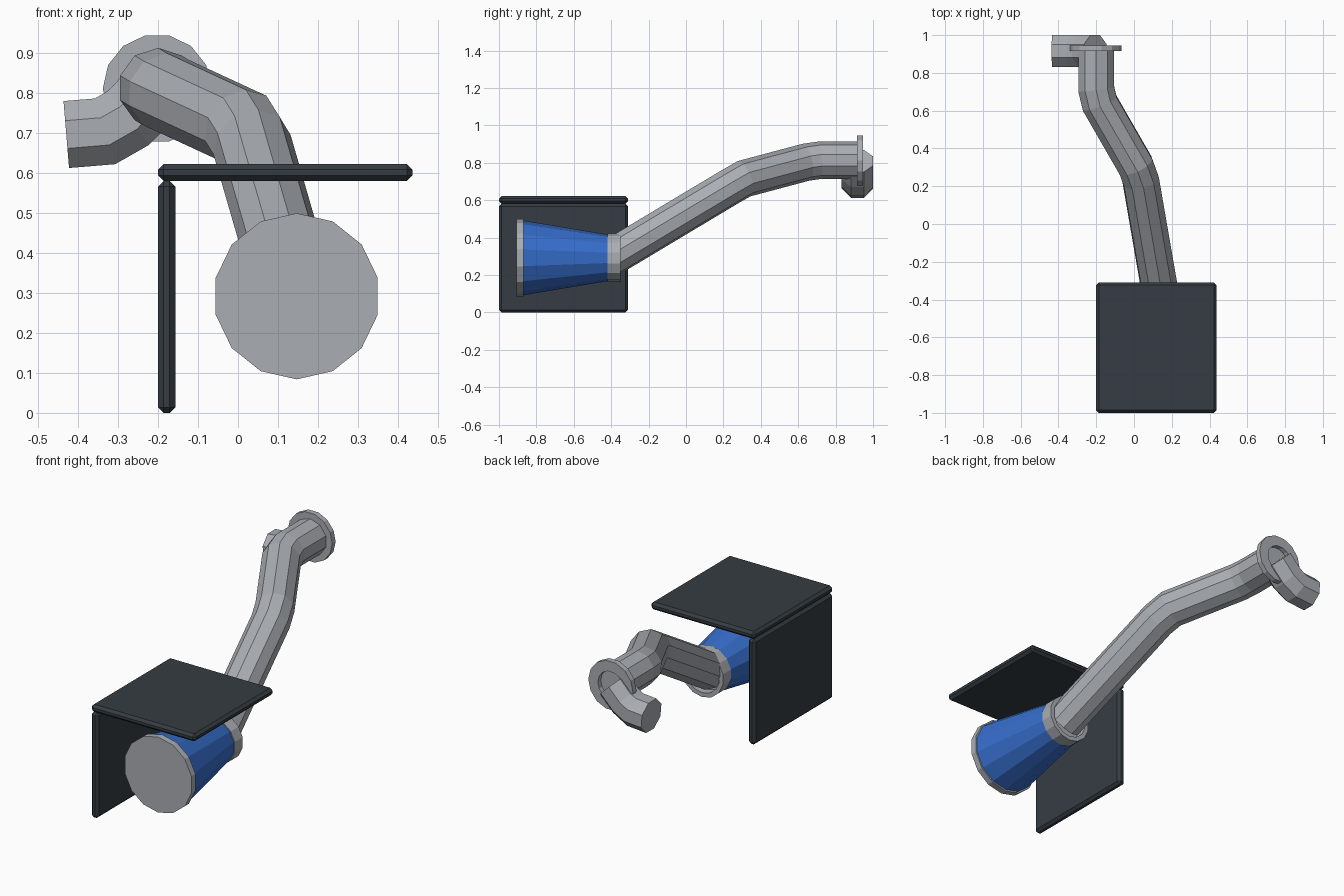
import bpy, bmesh, math
from mathutils import Vector

if "Cube" in bpy.data.objects:
    bpy.data.objects.remove(bpy.data.objects["Cube"])


def material(name, rgb):
    m = bpy.data.materials.new(name)
    m.diffuse_color = (*rgb, 1)
    m.use_nodes = True
    m.node_tree.nodes["Principled BSDF"].inputs["Base Color"].default_value = m.diffuse_color
    return m


DARK = material("dark slate", (0.036, 0.046, 0.056))
GREY = material("metal grey", (0.40, 0.42, 0.45))
BLUE = material("filter blue", (0.037, 0.155, 0.60))


def finish(name, bm, mat):
    bmesh.ops.recalc_face_normals(bm, faces=bm.faces)
    me = bpy.data.meshes.new(name)
    bm.to_mesh(me)
    bm.free()
    me.materials.append(mat)
    ob = bpy.data.objects.new(name, me)
    bpy.context.collection.objects.link(ob)
    return ob


def skin(name, rings, mat, loop=False):
    """Join equal-sized rings of points; cap both ends unless looped."""
    bm = bmesh.new()
    vs = [[bm.verts.new(p) for p in ring] for ring in rings]
    n = len(vs[0])
    pairs = list(zip(vs, vs[1:]))
    if loop:
        pairs.append((vs[-1], vs[0]))
    else:
        bm.faces.new(vs[0])
        bm.faces.new(vs[-1])
    for a, b in pairs:
        for i in range(n):
            j = (i + 1) % n
            bm.faces.new((a[i], a[j], b[j], b[i]))
    return finish(name, bm, mat)


def lathe(name, cx, cz, profile, mat, n=14, turn=0.0, loop=False):
    """Revolve (y, radius) pairs about an axis running along y."""
    rings = []
    for y, r in profile:
        angles = [2 * math.pi * (i + turn) / n for i in range(n)]
        rings.append([(cx + r * math.sin(a), y, cz + r * math.cos(a)) for a in angles])
    return skin(name, rings, mat, loop)


def pipe(name, path, up, n, r, turn, mat):
    """Mitred tube along a path."""
    pts = [Vector(p) for p in path]
    d = (pts[1] - pts[0]).normalized()
    side = d.cross(Vector(up)).normalized()
    top = side.cross(d)
    ring = []
    for i in range(n):
        a = 2 * math.pi * (i + turn) / n
        ring.append(pts[0] + r * (math.sin(a) * side + math.cos(a) * top))
    rings = [ring]
    for k in range(1, len(pts)):
        d = (pts[k] - pts[k - 1]).normalized()
        e = (pts[k + 1] - pts[k]).normalized() if k + 1 < len(pts) else d
        plane = (d + e).normalized()
        ring = [p + d * ((pts[k] - p).dot(plane) / d.dot(plane)) for p in ring]
        rings.append(ring)
    return skin(name, rings, mat)


def plate(name, lo, hi, mat, bevel=0.014):
    bm = bmesh.new()
    bmesh.ops.create_cube(bm, size=1)
    for v in bm.verts:
        v.co = [l + (h - l) * (c + 0.5) for l, h, c in zip(lo, hi, v.co)]
    bmesh.ops.bevel(bm, geom=bm.edges[:], offset=bevel, segments=1, affect='EDGES')
    return finish(name, bm, mat)


# heat shield: upright and flat panels
plate("side_panel", (-0.20, -1.0, 0.0), (-0.157, -0.31, 0.581), DARK)
plate("top_panel", (-0.20, -1.0, 0.581), (0.437, -0.31, 0.623), DARK)

# cone filter with end cap and collar
CX, CZ = 0.147, 0.292
lathe("filter_cap", CX, CZ, [(-0.905, 0.208), (-0.87, 0.208)], GREY)
lathe("filter_cone", CX, CZ, [(-0.872, 0.200), (-0.415, 0.124)], BLUE)
lathe("filter_collar", CX, CZ,
      [(-0.42, 0.130), (-0.35, 0.130), (-0.35, 0.106), (-0.40, 0.106)], GREY)

# long intake tube, from the flange back to the filter
pipe("intake_tube", [(-0.20, 0.92, 0.814), (-0.20, 0.715, 0.814), (-0.182, 0.64, 0.803),
                     (0.008, 0.31, 0.715), (0.035, 0.235, 0.672), (0.145, -0.40, 0.292)],
     (0, 0, 1), 10, 0.100, 0, GREY)

# flange ring and outlet elbow
lathe("flange_ring", -0.2025, 0.8125,
      [(0.915, 0.136), (0.945, 0.136), (0.945, 0.078), (0.915, 0.078)],
      GREY, turn=0.5, loop=True)
pipe("outlet_elbow", [(-0.43, 0.9165, 0.697), (-0.333, 0.9165, 0.705),
                      (-0.275, 0.9165, 0.738), (-0.205, 0.9165, 0.810)],
     (0, 0, 1), 8, 0.091, 0.5, GREY)
